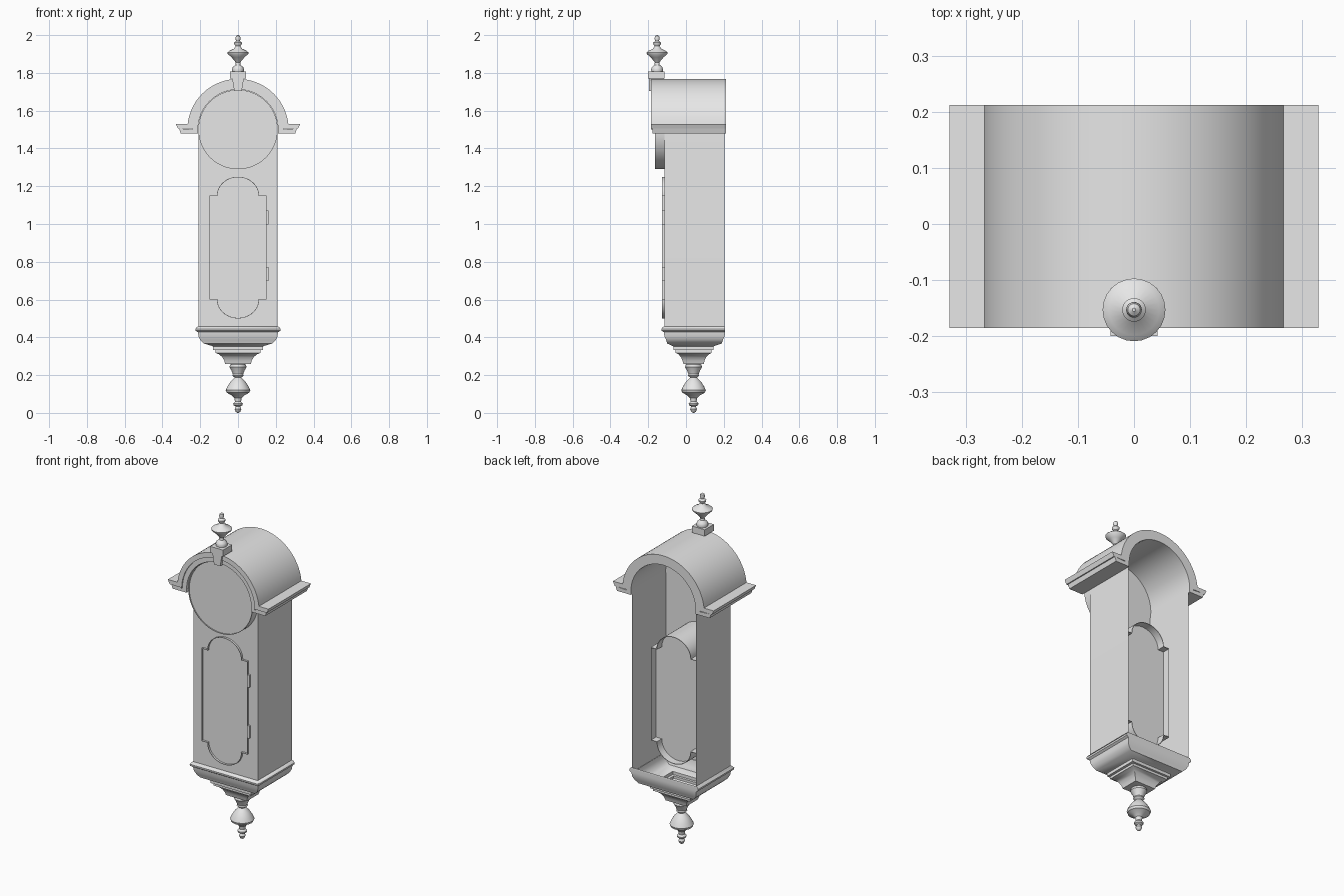
import bpy
import bmesh
from math import sin, cos, pi, asin, radians

cube = bpy.data.objects.get("Cube")
if cube:
    bpy.data.objects.remove(cube, do_unlink=True)

grey = bpy.data.materials.new("plain_grey")
grey.use_nodes = True
grey.diffuse_color = (0.8, 0.8, 0.8, 1)
grey.node_tree.nodes["Principled BSDF"].inputs["Base Color"].default_value = (0.8, 0.8, 0.8, 1)

BACK, FRONT, HALF = 0.205, -0.115, 0.21
ARCH_Z = 1.5


def finish(name, bm, smooth=True):
    bmesh.ops.recalc_face_normals(bm, faces=bm.faces)
    mesh = bpy.data.meshes.new(name)
    bm.to_mesh(mesh)
    bm.free()
    ob = bpy.data.objects.new(name, mesh)
    mesh.materials.append(grey)
    bpy.context.collection.objects.link(ob)
    if smooth:
        bpy.ops.object.select_all(action='DESELECT')
        ob.select_set(True)
        bpy.context.view_layer.objects.active = ob
        bpy.ops.object.shade_smooth_by_angle(angle=radians(35))
    return ob


def loft(bm, rings, cap_start=True, cap_end=True, closed=True):
    loops = [[bm.verts.new(p) for p in ring] for ring in rings]
    n = len(loops[0])
    for a, b in zip(loops, loops[1:]):
        for i in range(n if closed else n - 1):
            j = (i + 1) % n
            bm.faces.new((a[i], a[j], b[j], b[i]))
    caps = []
    if cap_start:
        caps.append(bm.faces.new(loops[0]))
    if cap_end:
        caps.append(bm.faces.new(loops[-1]))
    return caps


def prism(name, outline, y0, y1, recess=(0, 0)):
    """Extrude an x-z outline along y, with optional thin-rimmed sunk ends."""
    bm = bmesh.new()
    caps = loft(bm, [[(x, y, z) for x, z in outline] for y in (y0, y1)])
    bmesh.ops.recalc_face_normals(bm, faces=bm.faces)
    for cap, depth in zip(caps, recess):
        if depth:
            bmesh.ops.inset_region(bm, faces=[cap], thickness=0.003, use_even_offset=True)
            sign = 1 if cap.calc_center_median().y < (y0 + y1) / 2 else -1
            ring = bmesh.ops.extrude_face_region(bm, geom=[cap])["geom"]
            moved = [v for v in ring if isinstance(v, bmesh.types.BMVert)]
            bmesh.ops.translate(bm, verts=moved, vec=(0, sign * depth, 0))
            if cap.is_valid:
                bmesh.ops.delete(bm, geom=[cap], context='FACES_ONLY')
    return finish(name, bm)


def box(name, x, y, z):
    return prism(name, [(x[0], z[0]), (x[1], z[0]), (x[1], z[1]), (x[0], z[1])], *y)


def lathe(name, profile, y, sides=24):
    bm = bmesh.new()
    loft(bm, [[(r * cos(2 * pi * i / sides), y + r * sin(2 * pi * i / sides), z)
               for i in range(sides)] for r, z in profile])
    return finish(name, bm)


def arc(rx, rz, cz, start, end, steps):
    angles = [start + (end - start) * i / steps for i in range(steps + 1)]
    return [(rx * cos(t), cz + rz * sin(t)) for t in angles]


# Case: open-backed shell with a barrel top
plan = arc(HALF, HALF, ARCH_Z, 0, pi, 32)
path = [(HALF, 0.43)] + plan + [(-HALF, 0.43)]
bm = bmesh.new()
loft(bm, [[(x, y, z) for x, z in path] for y in (FRONT, BACK)], False, False, closed=False)
bm.faces.new([bm.verts.new((x, FRONT, z)) for x, z in
              ((-HALF, 0.43), (HALF, 0.43), (HALF, ARCH_Z), (-HALF, ARCH_Z))])
bmesh.ops.remove_doubles(bm, verts=bm.verts, dist=0.0001)
finish("case", bm)


# Hood: two nested arched mouldings ending in side ears
def moulding(name, inner, outer, low, high, ear_low, ear_high, y0):
    lift = asin((high - ARCH_Z) / outer) if high > ARCH_Z + 0.01 else 0
    outline = arc(outer, outer, ARCH_Z, lift, pi - lift, 40)
    outline += [(-ear_high, high), (-ear_low, low), (-inner, low)]
    outline += arc(inner, inner, ARCH_Z, pi, 0, 40)
    outline += [(inner, low), (ear_low, low), (ear_high, high)]
    prism(name, outline, y0, 0.212)


moulding("hood_outer_moulding", 0.239, 0.268, 1.505, 1.53, 0.318, 0.329, -0.185)
moulding("hood_inner_moulding", 0.212, 0.24, 1.48, 1.506, 0.303, 0.312, -0.178)

# Dial
prism("dial", arc(HALF, HALF, ARCH_Z, 0, 2 * pi, 64)[:-1], -0.165, -0.11, (0.006, 0))

# Door: arched both ends, with square shoulders
door = [(0.15, 0.6), (0.15, 1.15)] + arc(0.112, 0.1, 1.15, 0, pi, 24)
door += [(-0.15, 1.15), (-0.15, 0.6)] + arc(0.112, 0.1, 0.6, pi, 2 * pi, 24)
prism("door", door, -0.127, 0.115, (0.012, 0.045))
for label, z in (("upper", 1.035), ("lower", 0.735)):
    box(label + "_hinge", (0.15, 0.162), (-0.126, FRONT), (z - 0.037, z + 0.037))

# Base: hollow stepped bracket, flat against the wall
steps = [(0.21, 0.458), (0.218, 0.455), (0.225, 0.445), (0.224, 0.435), (0.212, 0.427),
         (0.209, 0.405), (0.2, 0.385), (0.18, 0.367), (0.14, 0.355), (0.133, 0.352),
         (0.133, 0.334), (0.12, 0.332), (0.12, 0.318), (0.1, 0.31), (0.083, 0.295),
         (0.073, 0.277), (0.068, 0.26), (0.045, 0.258)]
rings = []
for w, z in steps:
    d = max(w - 0.05, w * 0.8) if w < 0.2 else w - 0.05
    yc = 0.045 if w > 0.15 else 0.04
    y0, y1 = yc - d, min(yc + d, 0.207)
    rings.append([(-w, y0, z), (w, y0, z), (w, y1, z), (-w, y1, z)])
bm = bmesh.new()
loft(bm, rings, cap_start=False)
finish("base_bracket", bm)

# Bottom drop finial
lathe("drop_finial", [
    (0.03, 0.262), (0.042, 0.255), (0.045, 0.242), (0.035, 0.225), (0.027, 0.205),
    (0.03, 0.198), (0.018, 0.187), (0.027, 0.178), (0.04, 0.165), (0.056, 0.14),
    (0.065, 0.12), (0.06, 0.107), (0.035, 0.094), (0.02, 0.08), (0.016, 0.06),
    (0.026, 0.05), (0.024, 0.041), (0.012, 0.034), (0.018, 0.02), (0.012, 0.006), (0.003, 0)], 0.04)

# Keystone, its cap block and top finial
prism("keystone", [(-0.02, 1.705), (0.02, 1.705), (0.032, 1.775), (-0.032, 1.775)], -0.195, -0.12)
box("finial_block", (-0.042, 0.042), (-0.2, -0.115), (1.77, 1.808))
lathe("top_finial", [
    (0.03, 1.806), (0.032, 1.818), (0.028, 1.83), (0.014, 1.843), (0.012, 1.855),
    (0.02, 1.866), (0.035, 1.883), (0.054, 1.9), (0.056, 1.908), (0.045, 1.917),
    (0.022, 1.928), (0.013, 1.942), (0.02, 1.952), (0.021, 1.96), (0.01, 1.969),
    (0.014, 1.982), (0.011, 1.994), (0.003, 2)], -0.153)
